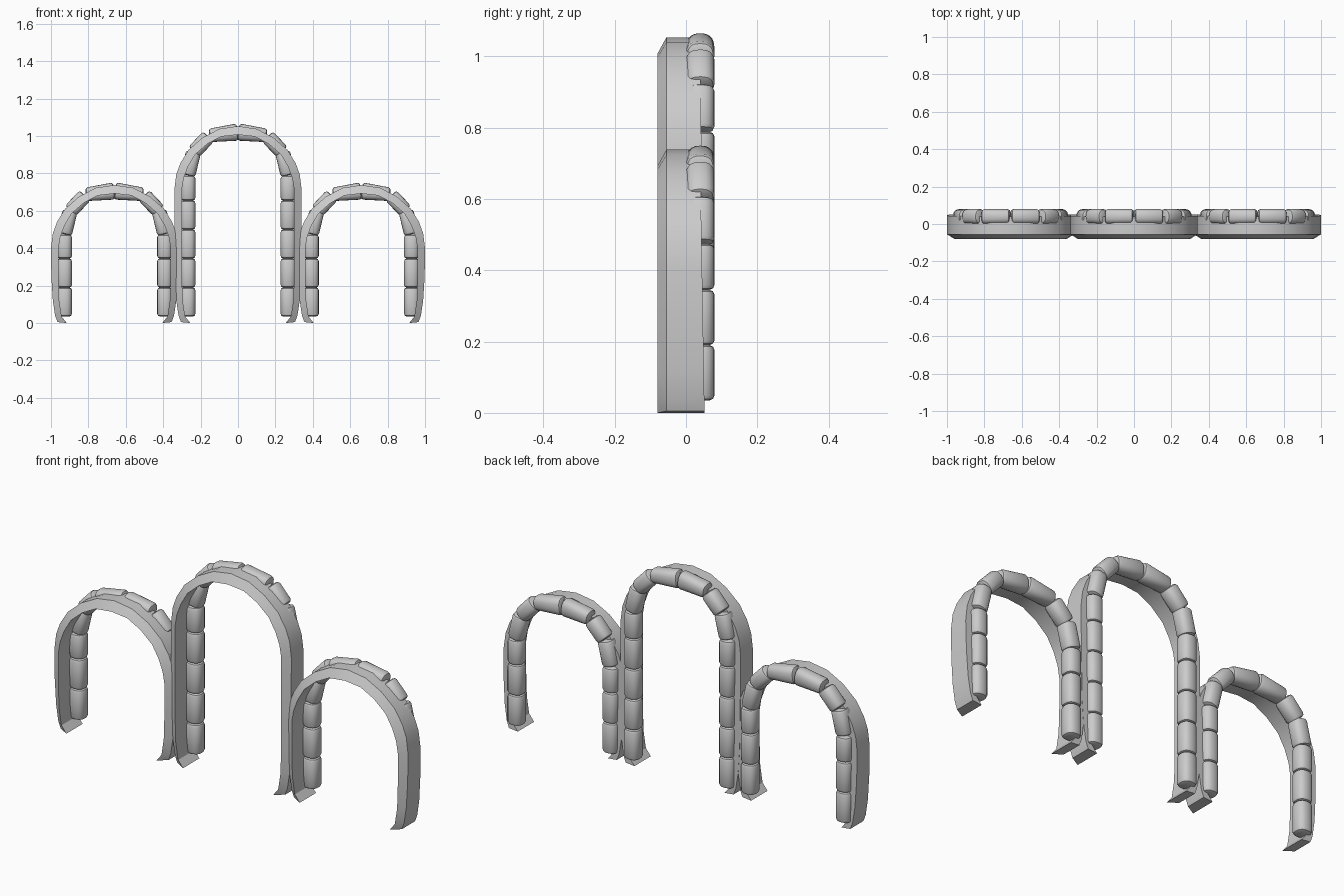
import bpy, bmesh, math
from mathutils import Vector

if "Cube" in bpy.data.objects:
    bpy.data.objects.remove(bpy.data.objects["Cube"])

# Half profiles of one arch: (outer x, outer z, inner x, inner z), foot to crown
BAND = [(.305, .005, .255, .0), (.318, .04, .283, .035), (.33, .12, .296, .12),
        (.338, .25, .30, .25), (.34, .40, .30, .40), (.33, .48, .29, .46),
        (.308, .54, .268, .52), (.265, .61, .23, .585), (.19, .676, .165, .642),
        (.10, .723, .09, .682), (0, .738, 0, .692)]
# Cushions over the bend: start, end, start radius, end radius
BEND = [((.268, .475), (.238, .60), .04, .04),
        ((.235, .60), (.158, .682), .04, .04),
        ((.153, .688), (.002, .706), .036, .046)]


def finish(name, bm, angle):
    bmesh.ops.recalc_face_normals(bm, faces=bm.faces)
    me = bpy.data.meshes.new(name)
    bm.to_mesh(me)
    bm.free()
    ob = bpy.data.objects.new(name, me)
    bpy.context.collection.objects.link(ob)
    bpy.ops.object.select_all(action='DESELECT')
    ob.select_set(True)
    bpy.context.view_layer.objects.active = ob
    bpy.ops.object.shade_smooth_by_angle(angle=math.radians(angle))


def loft(bm, rings):
    rows = [[bm.verts.new(p) for p in r] for r in rings]
    n = len(rows[0])
    for a, b in zip(rows, rows[1:]):
        for i in range(n):
            j = (i + 1) % n
            bm.faces.new((a[i], a[j], b[j], b[i]))
    bm.faces.new(rows[0])
    bm.faces.new(rows[-1])


# Front band with a sloped front rim
def band(name, cx, lift):
    def up(z):
        return z + lift if z > .3 else z
    half = [(ox, up(oz), ix, up(iz)) for ox, oz, ix, iz in BAND]
    path = half + [(-a, b, -c, d) for a, b, c, d in half[-2::-1]]
    rings = []
    for ox, oz, ix, iz in path:
        back = .052 - .012 * min(1, oz / (.7 + lift))
        rings.append([(cx + ox, -.055, oz), (cx + ix, -.08, iz),
                      (cx + ix, back, iz), (cx + ox, back, oz)])
    bm = bmesh.new()
    loft(bm, rings)
    finish(name, bm, 25)


# Rounded cushion between two points of the arch plane
def cushion(bm, p, q, r0, r1):
    p, q = Vector(p), Vector(q)
    d = q - p
    length = d.length
    d.normalize()
    side = Vector((d.z, 0, -d.x))
    e = .014
    stops = [(0, -e), (e * .3, -e * .3), (e, 0),
             (length - e, 0), (length - e * .3, -e * .3), (length, -e)]
    rings = []
    for s, dr in stops:
        r = r0 + (r1 - r0) * s / length + dr
        ring = []
        for k in range(20):
            a = 2 * math.pi * k / 20
            c, t = math.cos(a), math.sin(a)
            u = math.copysign(abs(c) ** .8, c) * r
            v = math.copysign(abs(t) ** .8, t) * (.04 + dr)
            ring.append(p + d * s + side * u + Vector((0, v, 0)))
        rings.append(ring)
    loft(bm, rings)


def cushions(name, cx, lift, count):
    bm = bmesh.new()
    step = .155
    for m in (-1, 1):
        for i in range(count):
            z0 = .035 + i * step
            z1 = min(z0 + step, .473 + lift)
            cushion(bm, (cx + m * .268, .04, z0), (cx + m * .268, .04, z1), .04, .04)
        for (x0, z0), (x1, z1), r0, r1 in BEND:
            cushion(bm, (cx + m * x0, .04, z0 + lift), (cx + m * x1, .04, z1 + lift), r0, r1)
    finish(name, bm, 40)


for label, cx, lift, count in (("left", -.66, 0, 3), ("center", 0, .315, 5), ("right", .66, 0, 3)):
    band(label + "_arch_band", cx, lift)
    cushions(label + "_arch_cushions", cx, lift, count)
